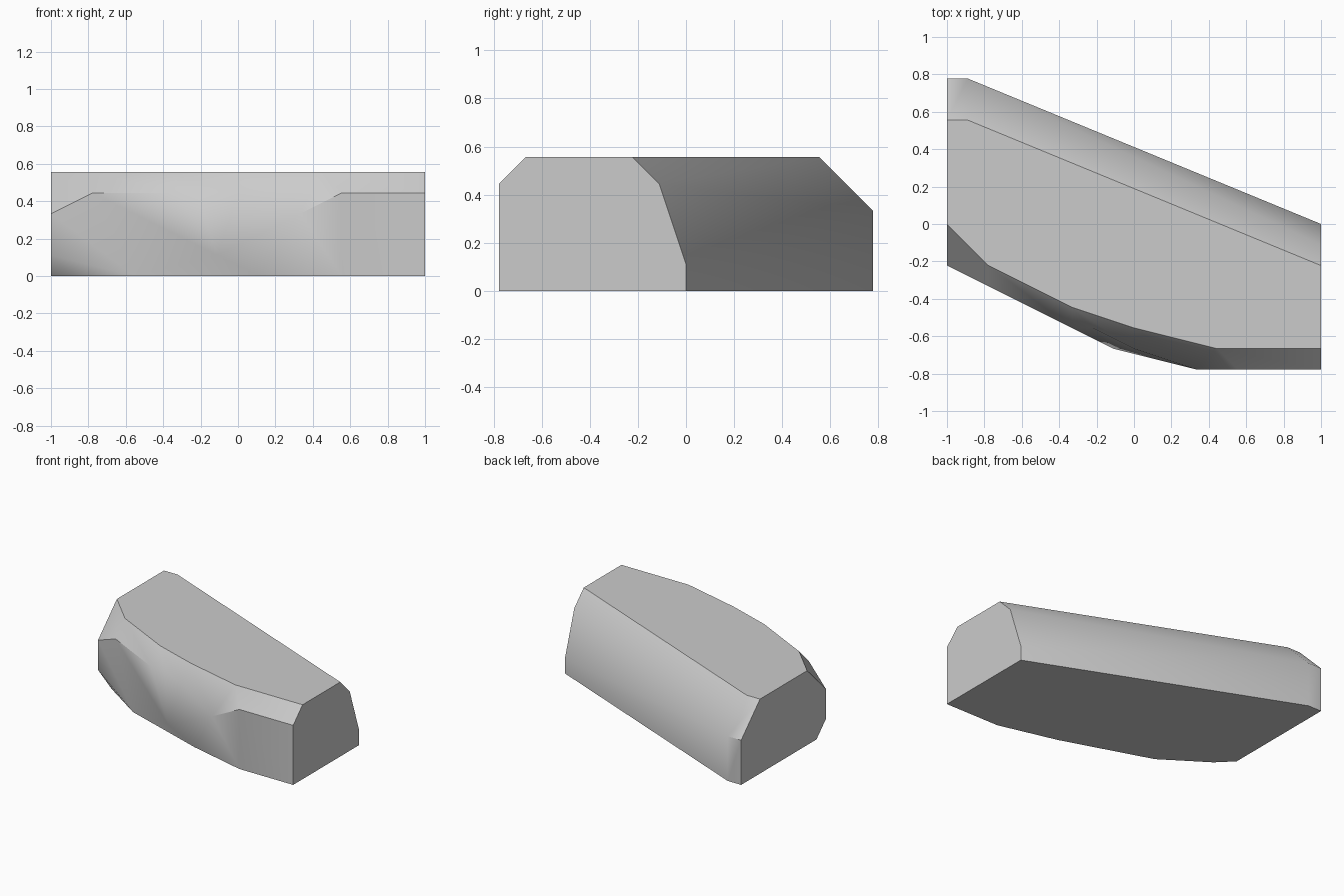
import bpy, bmesh, math
from mathutils import Vector

cube = bpy.data.objects.get("Cube")
if cube:
    bpy.data.objects.remove(cube, do_unlink=True)

GRID = 1 / 9  # the block is laid out on a regular lattice

stone = bpy.data.materials.new("grey_stone")
stone.use_nodes = True
grey = (0.6, 0.6, 0.6, 1)
stone.diffuse_color = grey
bsdf = stone.node_tree.nodes["Principled BSDF"]
bsdf.inputs["Base Color"].default_value = grey
bsdf.inputs["Roughness"].default_value = 0.8

bm = bmesh.new()
made = {}


def point(x, y, z):
    """Lattice point, shared by every face that uses it."""
    key = (x, y, z)
    if key not in made:
        made[key] = bm.verts.new(Vector(key) * GRID)
    return made[key]


def level(z, *plan):
    return [point(x, y, z) for x, y in plan]


def face(*verts):
    """Face without repeated corners; collapsed faces are skipped."""
    unique = list(dict.fromkeys(verts))
    if len(unique) > 2:
        bm.faces.new(unique)


def skin(rows):
    """Fill the cells between successive rows of equal length."""
    for a, b in zip(rows, rows[1:]):
        for i in range(len(a) - 1):
            face(a[i], a[i + 1], b[i + 1], b[i])


# Front outlines: flat top, chamfer rim, lower bulge and ground line
t0, t1, t2, t3, t4, t5 = top = level(
    5, (-9, 0), (-7, -2), (-3, -4), (0, -5), (4, -6), (9, -6))
b0, b1, b2, b3, b4, b5 = base = level(
    0, (-9, -1), (-8, -2), (-5, -4), (1, -6), (5, -7), (9, -7))
r1, r2, r3, r4, r6, r7 = level(
    4, (-7, -3), (-3, -5), (-2, -5), (0, -6), (5, -7), (9, -7))
r0, r5 = level(3, (-9, -2), (3, -7))
low, bulge = level(1, (-9, -2), (-1, -6))

# Chipped front side
skin([
    [t0, t0, t1, t2, t2, t3, t4, t4, t4, t5],
    [r0, r0, r1, r2, r3, r4, r5, r5, r6, r7],
    [low, low, b2, bulge, bulge, bulge, bulge, b3, b4, b5],
    [b0, b1, b2, b2, b2, b2, b2, b3, b4, b5],
])

# Slanted back side
back = [
    level(5, (-9, 5), (-8, 5), (9, -2)),
    level(3, (-9, 7), (-8, 7)) + level(4, (9, -1)),
    level(3, (-9, 7), (-8, 7)) + level(1, (9, 0)),
    level(0, (-9, 7), (-8, 7), (9, 0)),
]
skin(back)

# Flat top, underside and both ends
face(*top, *reversed(back[0]))
face(*base, *reversed(back[-1]))
face(t0, r0, low, b0, *[row[0] for row in reversed(back)])
face(t5, r7, b5, *[row[-1] for row in reversed(back)])

bmesh.ops.recalc_face_normals(bm, faces=bm.faces[:])
mesh = bpy.data.meshes.new("stone_block")
bm.to_mesh(mesh)
bm.free()
mesh.materials.append(stone)
block = bpy.data.objects.new("stone_block", mesh)
bpy.context.collection.objects.link(block)

# Soften shallow creases, keep the main edges crisp
bpy.ops.object.select_all(action="DESELECT")
block.select_set(True)
bpy.context.view_layer.objects.active = block
bpy.ops.object.shade_smooth_by_angle(angle=math.radians(35))
